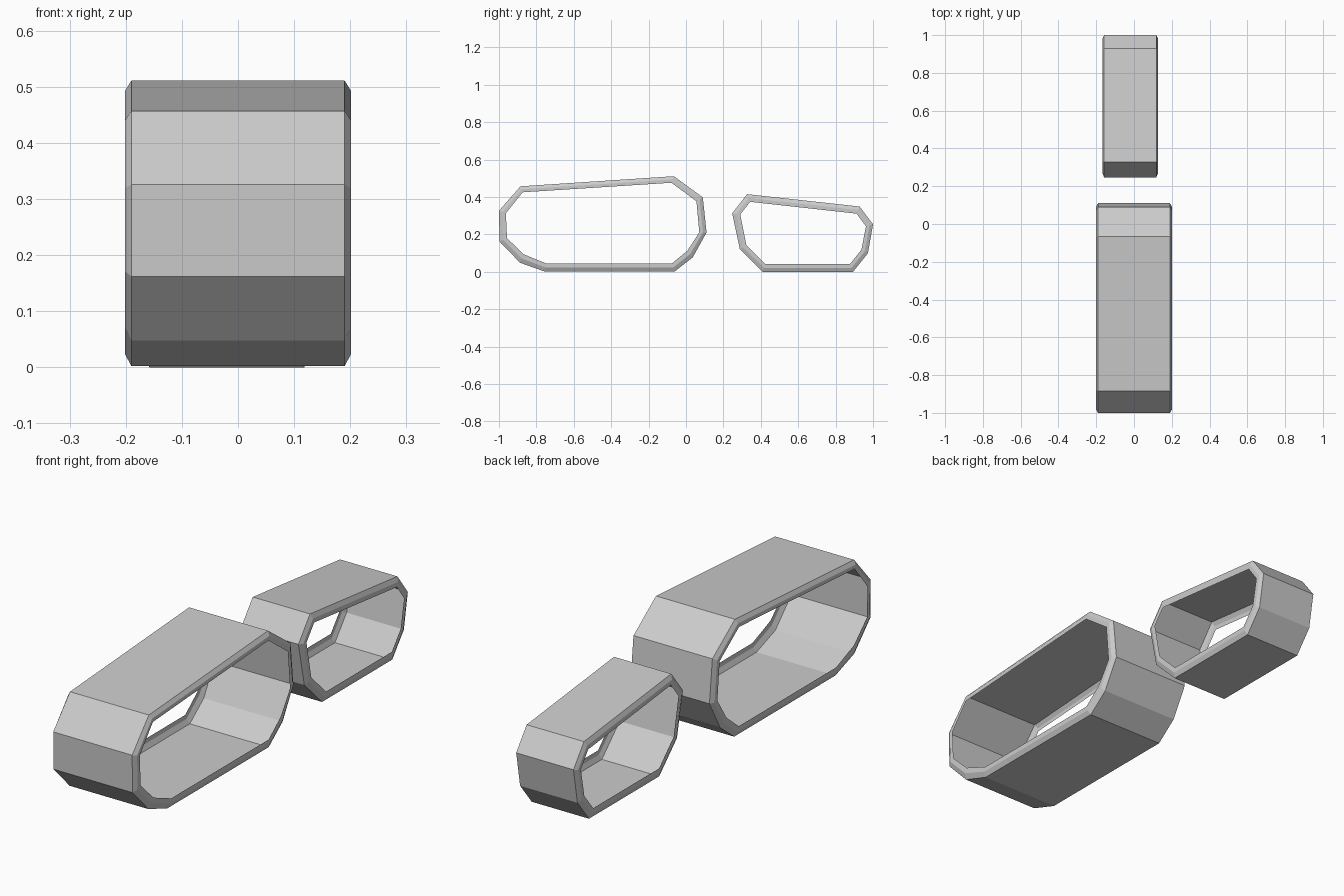
import bpy

if "Cube" in bpy.data.objects:
    bpy.data.objects.remove(bpy.data.objects["Cube"])


def make_band(name, outer, inner, x_mid, half_width, edge):
    """Closed thin belt: side profile (y, z) with bevelled lips turned inward."""
    mid = [((a[0] + b[0]) / 2, (a[1] + b[1]) / 2) for a, b in zip(outer, inner)]
    flat = half_width - edge
    # open wall section swept round the profile: lip, bevel, tread, bevel, lip
    rings = [(inner, -half_width), (mid, -half_width), (outer, -flat),
             (outer, flat), (mid, half_width), (inner, half_width)]
    n, m = len(outer), len(rings)
    verts = [(x_mid + x, y, z) for ring, x in rings for y, z in ring]
    faces = [(r * n + i, r * n + (i + 1) % n,
              (r + 1) * n + (i + 1) % n, (r + 1) * n + i)
             for r in range(m - 1) for i in range(n)]
    mesh = bpy.data.meshes.new(name)
    mesh.from_pydata(verts, [], faces)
    # the first tread face is on the upper side, so it must face up
    if mesh.polygons[2 * n].normal.z < 0:
        mesh.flip_normals()
    obj = bpy.data.objects.new(name, mesh)
    bpy.context.collection.objects.link(obj)
    return obj


# Long front belt (first edge is the upper rear slope)
make_band(
    "front_belt",
    [(-.065, .511), (.09, .398), (.11, .21), (.036, .077), (-.06, .002),
     (-.757, .002), (-.887, .048), (-.997, .162), (-1, .326), (-.885, .457)],
    [(-.078, .476), (.056, .377), (.071, .211), (.008, .113), (-.076, .044),
     (-.746, .044), (-.869, .094), (-.957, .18), (-.963, .313), (-.873, .425)],
    0, .201, .011)

# Short, narrower rear belt (first edge is the top)
make_band(
    "rear_belt",
    [(.327, .415), (.928, .349), (1, .254), (.973, .10), (.893, 0),
     (.41, 0), (.288, .12), (.247, .313)],
    [(.343, .374), (.912, .311), (.962, .243), (.938, .118), (.877, .042),
     (.424, .042), (.323, .142), (.29, .307)],
    -.02, .147, .009)
